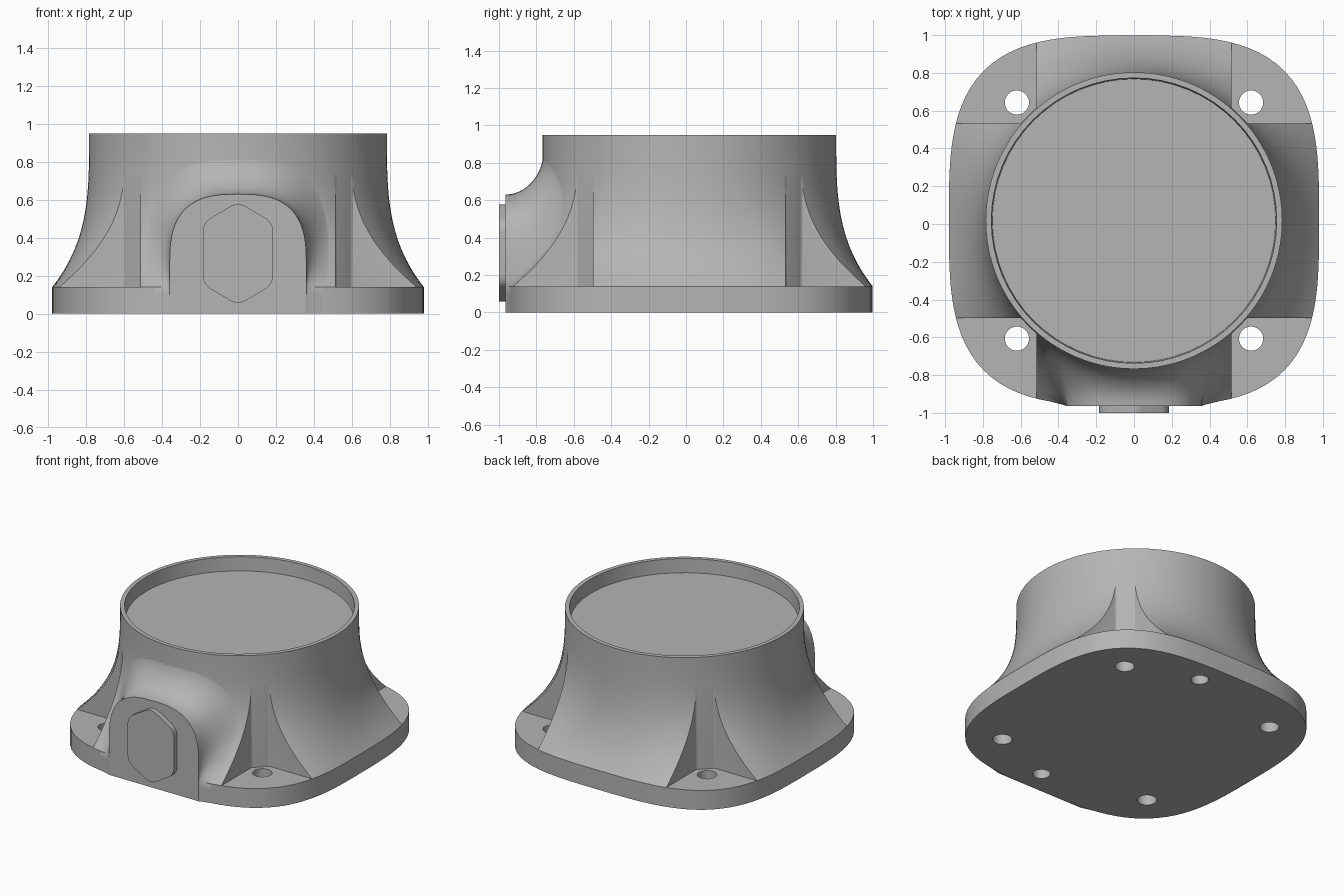
import bpy, bmesh
from math import sin, cos, pi, hypot, atan2, sqrt, radians

CY = 0.018                      # centre of the housing in y
HALF, RIM, TOP, PLATE = 0.98, 0.785, 0.95, 0.14
WALL, FILLET = 0.515, 0.09      # corner pocket walls

if "Cube" in bpy.data.objects:
    bpy.data.objects.remove(bpy.data.objects["Cube"], do_unlink=True)

grey = bpy.data.materials.new("housing grey")
grey.use_nodes = True
color = (0.46, 0.46, 0.46, 1)
grey.diffuse_color = color
grey.node_tree.nodes["Principled BSDF"].inputs["Base Color"].default_value = color


def make(name, bm):
    bmesh.ops.recalc_face_normals(bm, faces=bm.faces)
    mesh = bpy.data.meshes.new(name)
    bm.to_mesh(mesh)
    bm.free()
    mesh.materials.append(grey)
    obj = bpy.data.objects.new(name, mesh)
    bpy.context.collection.objects.link(obj)
    return obj


def select(obj):
    bpy.ops.object.select_all(action='DESELECT')
    obj.select_set(True)
    bpy.context.view_layer.objects.active = obj


def smooth(obj, angle=30):
    select(obj)
    bpy.ops.object.shade_smooth_by_angle(angle=radians(angle))


def loft(bm, rings, close=True, caps=True):
    """Skin a list of point rings."""
    rows = [[bm.verts.new(p) for p in ring] for ring in rings]
    n = len(rows[0])
    for a, b in zip(rows, rows[1:]):
        for i in range(n if close else n - 1):
            j = (i + 1) % n
            bm.faces.new((a[i], a[j], b[j], b[i]))
    if caps:
        bm.faces.new(rows[0])
        bm.faces.new(rows[-1])
    return rows


def prism(bm, points, z0, z1):
    loft(bm, [[(x, y, z) for x, y in points] for z in (z0, z1)])


def circle(r, x=0, y=0, n=32):
    return [(x + r * cos(2 * pi * i / n), y + r * sin(2 * pi * i / n)) for i in range(n)]


def cut(obj, bm):
    cutter = make("cutter", bm)
    mod = obj.modifiers.new("cut", 'BOOLEAN')
    mod.operation, mod.solver, mod.object = 'DIFFERENCE', 'EXACT', cutter
    select(obj)
    bpy.ops.object.modifier_apply(modifier=mod.name)
    bpy.data.objects.remove(cutter, do_unlink=True)


def radius(th, z):
    """Round rim flaring down to the rounded-square plate."""
    n = 3.3
    square = HALF * (abs(sin(th)) ** n + abs(cos(th)) ** n) ** (-1 / n)
    f = min(1, max(0, (TOP - z) / (TOP - PLATE))) ** n
    return RIM + (square - RIM) * f


def front_y(x, z):
    y = RIM
    for _ in range(12):
        r = radius(atan2(x, y), z)
        y = sqrt(max(r * r - x * x, 0.01))
    return CY - y


# Flared housing on its mounting plate
SEG = 128
levels = [0] + [PLATE + (TOP - PLATE) * i / 28 for i in range(29)]
bm = bmesh.new()
rings = []
for z in levels:
    angles = [2 * pi * i / SEG for i in range(SEG)]
    rings.append([(radius(t, z) * cos(t), CY + radius(t, z) * sin(t), z) for t in angles])
loft(bm, rings)
housing = make("housing", bm)

# Corner pockets, keeping the round rim whole
bm = bmesh.new()
pocket = [(1.2, WALL), (1.2, 1.2), (WALL, 1.2)]
for i in range(13):
    a = pi + pi / 2 * i / 12
    x, y = WALL + FILLET * (1 + cos(a)), WALL + FILLET * (1 + sin(a))
    push = max(1, (RIM + 0.005) / hypot(x, y))
    pocket.append((x * push, y * push))
for sx in (-1, 1):
    for sy in (-1, 1):
        prism(bm, [(sx * x, CY + sy * y) for x, y in pocket], PLATE, 1.2)
cut(housing, bm)

# Screw holes and cup recess
bm = bmesh.new()
for sy in (-1, 1):
    for sx in (-1, 1):
        prism(bm, circle(0.064, sx * 0.62, CY + sy * 0.625), -0.1, 0.3)
    prism(bm, circle(0.058, 0.13, CY + sy * 0.808), -0.1, 0.3)
loft(bm, [[(x, y, z) for x, y in circle(r, 0, CY, 64)]
          for r, z in ((0.75, 0.85), (0.758, 1.0))])
cut(housing, bm)
smooth(housing)

# Arched front boss with a concave fillet running into the housing
FACE, SPRING = -0.964, 0.26


def arch(s):
    a, b, e = 0.36 + 0.14 * s, 0.37 + 0.22 * s, 2 / 2.8
    half = [(a, SPRING * i / 8) for i in range(8)]
    for i in range(25):
        t = pi / 2 * i / 24
        half.append((a * cos(t) ** e if i < 24 else 0, SPRING + b * sin(t) ** e))
    return half + [(-x, z) for x, z in reversed(half[:-1])]


bm = bmesh.new()
rings = []
for k in range(15):
    s = (k / 14) ** 1.6
    h = 1 - sqrt(1 - (1 - s) ** 2)
    rings.append([(x, FACE * h + (front_y(x, z) + 0.004 * s) * (1 - h), z) for x, z in arch(s)])
rows = loft(bm, rings, close=False, caps=False)
bm.faces.new(rows[0])
smooth(make("front_boss", bm), 35)

# Stretched hexagonal plug with softened corners
corners = [(0, 0.59), (0.185, 0.48), (0.185, 0.155), (0, 0.045), (-0.185, 0.155), (-0.185, 0.48)]
outline = []
for i, (x, z) in enumerate(corners):
    ends = []
    for nx, nz in (corners[i - 1], corners[(i + 1) % 6]):
        f = 0.05 / hypot(nx - x, nz - z)
        ends.append((x + (nx - x) * f, z + (nz - z) * f))
    (ax, az), (bx, bz) = ends
    for k in range(7):
        t = k / 6
        u, v, w = (1 - t) ** 2, 2 * t * (1 - t), t * t
        outline.append((u * ax + v * x + w * bx, u * az + v * z + w * bz))
bm = bmesh.new()
loft(bm, [[(x, y, z) for x, z in outline] for y in (-0.94, -1.0)])
smooth(make("front_plug", bm))
